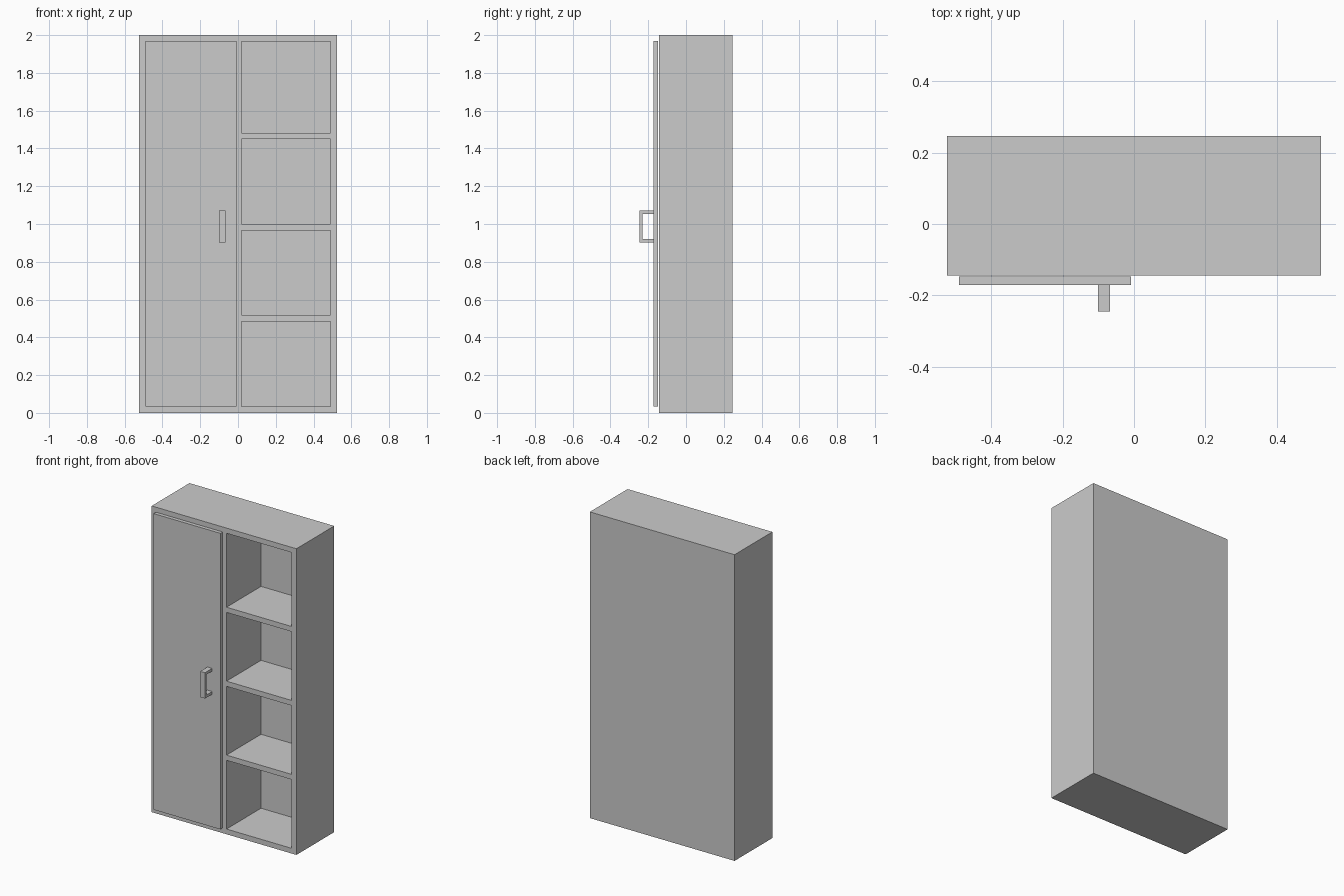
import bpy, bmesh
from mathutils import Vector

if "Cube" in bpy.data.objects:
    bpy.data.objects.remove(bpy.data.objects["Cube"])


def box(name, x, y, z):
    """Axis-aligned box from (min, max) pairs."""
    bm = bmesh.new()
    bmesh.ops.create_cube(bm, size=1.0)
    lo, hi = Vector((x[0], y[0], z[0])), Vector((x[1], y[1], z[1]))
    for v in bm.verts:
        v.co = [lo[i] + (v.co[i] + 0.5) * (hi[i] - lo[i]) for i in range(3)]
    mesh = bpy.data.meshes.new(name)
    bm.to_mesh(mesh)
    bm.free()
    ob = bpy.data.objects.new(name, mesh)
    bpy.context.collection.objects.link(ob)
    return ob


W, H, T = 0.523, 2.0, 0.034          # half width, height, board thickness
FRONT, BACK = -0.144, 0.246
INNER = BACK - T                     # front of the back panel
DIV = 0.018                          # half thickness of the divider

# Outer carcass
box("back_panel", (-W, W), (INNER, BACK), (0, H))
box("bottom_board", (-W, W), (FRONT, INNER), (0, T))
box("top_board", (-W, W), (FRONT, INNER), (H - T, H))
box("left_side", (-W, -W + T), (FRONT, INNER), (T, H - T))
box("right_side", (W - T, W), (FRONT, INNER), (T, H - T))
box("divider", (-DIV, DIV), (FRONT, INNER), (T, H - T))

# Shelves on both sides of the divider
for i in range(1, 4):
    top = T + i * 0.483
    box(f"left_shelf_{i}", (-W + T, -DIV), (FRONT, INNER), (top - T, top))
    box(f"right_shelf_{i}", (DIV, W - T), (FRONT, INNER), (top - T, top))

# Door in front of the left bay
DOOR = -0.171
box("door", (-0.49, -0.008), (DOOR, -0.147), (0.035, 1.969))

# Handle: a U profile extruded sideways
profile = [(DOOR, 0.902), (-0.245, 0.902), (-0.245, 1.071), (DOOR, 1.071),
           (DOOR, 1.053), (-0.229, 1.053), (-0.229, 0.920), (DOOR, 0.920)]
bm = bmesh.new()
face = bm.faces.new([bm.verts.new((-0.101, y, z)) for y, z in profile])
ext = bmesh.ops.extrude_face_region(bm, geom=[face], use_keep_orig=True)
new = [g for g in ext["geom"] if isinstance(g, bmesh.types.BMVert)]
bmesh.ops.translate(bm, verts=new, vec=(0.034, 0, 0))
bmesh.ops.recalc_face_normals(bm, faces=bm.faces)
mesh = bpy.data.meshes.new("door_handle")
bm.to_mesh(mesh)
bm.free()
bpy.context.collection.objects.link(bpy.data.objects.new("door_handle", mesh))
